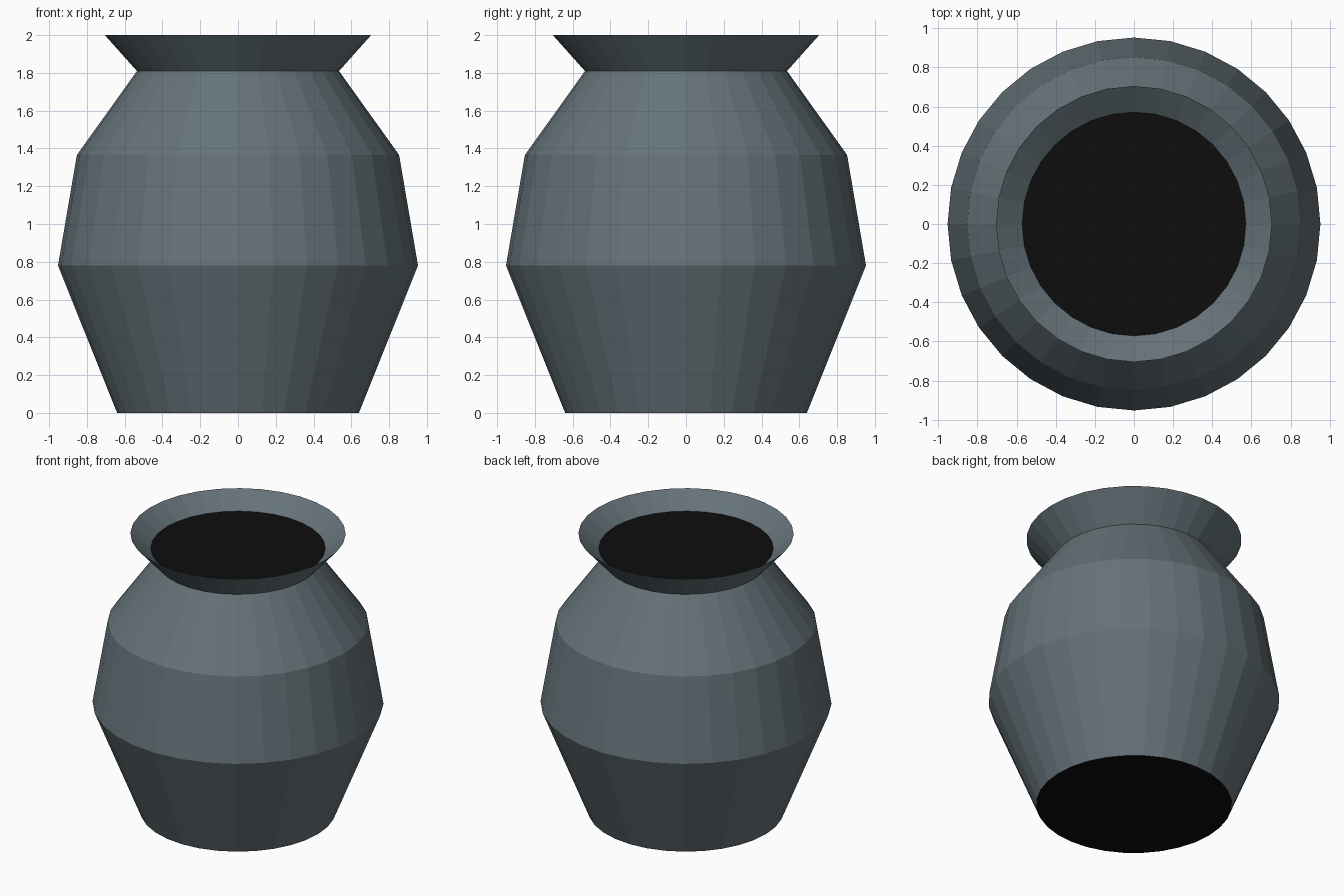
import bpy
import bmesh
from math import cos, sin, tau

if "Cube" in bpy.data.objects:
    bpy.data.objects.remove(bpy.data.objects["Cube"], do_unlink=True)

SIDES = 32


def material(name, color):
    mat = bpy.data.materials.new(name)
    mat.use_nodes = True
    mat.diffuse_color = color
    bsdf = mat.node_tree.nodes["Principled BSDF"]
    bsdf.inputs["Base Color"].default_value = color
    bsdf.inputs["Roughness"].default_value = 0.8
    return mat


clay = material("slate grey clay", (0.13, 0.17, 0.19, 1))
black = material("black", (0.004, 0.004, 0.004, 1))


def new_object(name, bm, mat):
    bmesh.ops.recalc_face_normals(bm, faces=bm.faces)
    mesh = bpy.data.meshes.new(name)
    bm.to_mesh(mesh)
    bm.free()
    mesh.materials.append(mat)
    obj = bpy.data.objects.new(name, mesh)
    bpy.context.collection.objects.link(obj)
    return obj


def lathe(name, profile, mat):
    """Turn a (radius, height) profile into a faceted vessel, closed at both ends."""
    bm = bmesh.new()
    rings = [[bm.verts.new((r * cos(tau * i / SIDES), r * sin(tau * i / SIDES), z))
              for i in range(SIDES)] for r, z in profile]
    for low, high in zip(rings, rings[1:]):
        for i in range(SIDES):
            j = (i + 1) % SIDES
            bm.faces.new((low[i], low[j], high[j], high[i]))
    bm.faces.new(rings[0])
    bm.faces.new(rings[-1])
    return new_object(name, bm, mat)


# Body, neck and flared lip, ending at the inner edge of the mouth
vase = lathe("vase_body", [(0.64, 0), (0.953, 0.78), (0.853, 1.365),
                           (0.535, 1.81), (0.705, 2.0), (0.572, 1.896)], clay)

# Underside and mouth contents are the two flat end caps
vase.data.materials.append(black)
for face in vase.data.polygons:
    if abs(face.normal.z) > 0.99:
        face.material_index = 1
